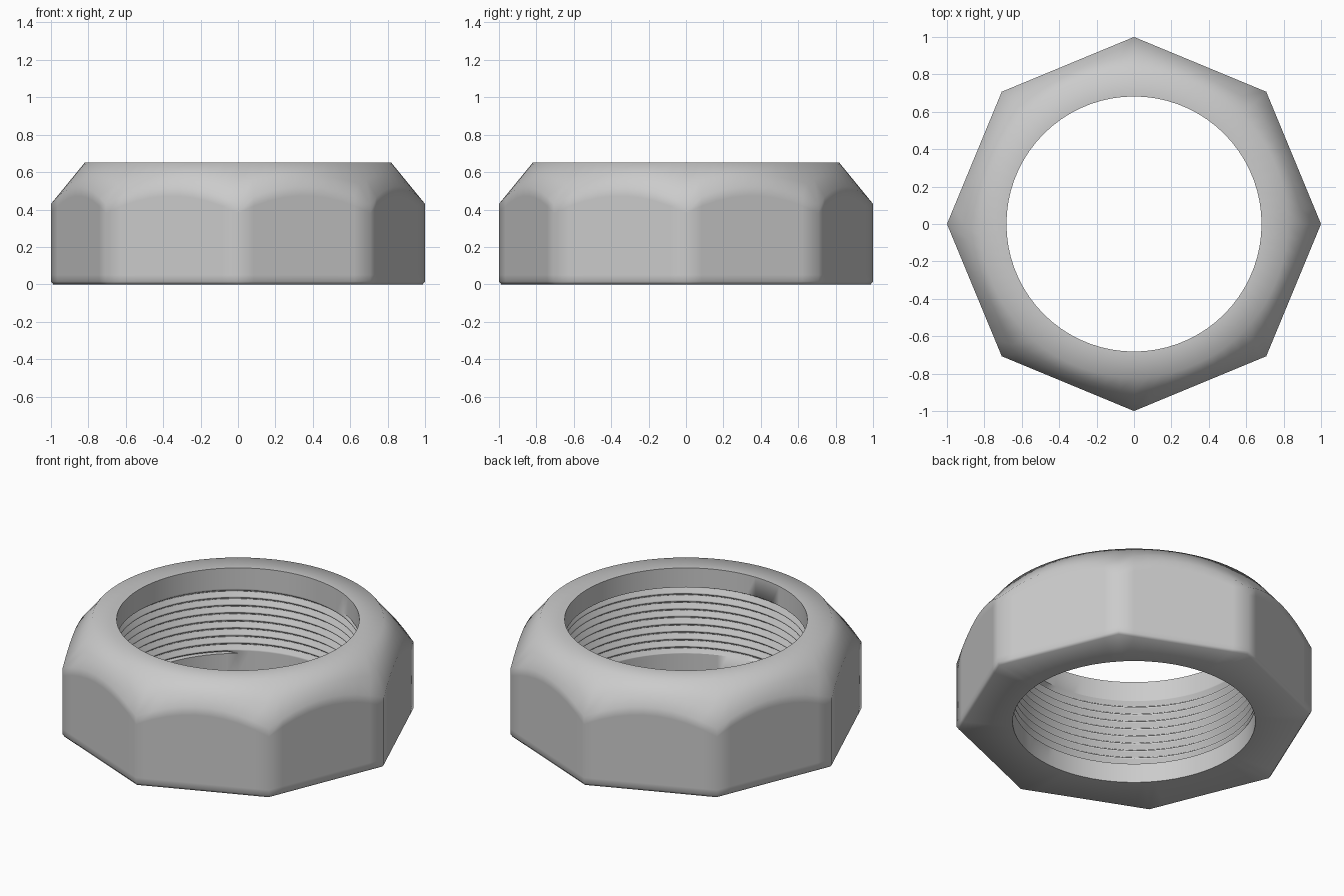
import bpy, bmesh, math

if "Cube" in bpy.data.objects:
    bpy.data.objects.remove(bpy.data.objects["Cube"])

N = 72                      # columns around (9 per octagon side)
H, BORE, TOP_R = 0.65, 0.682, 0.82
Z0, Z1, PITCH, ROOT = 0.12, 0.53, 0.047, 0.708


def oct_r(a):
    """Radius of the octagon (corners on the axes) at angle a."""
    local = (a % (math.pi / 4)) - math.pi / 8
    return math.cos(math.pi / 8) / math.cos(local)


def cone_z(r):
    """Height of the conical top chamfer at radius r."""
    return H - (r - TOP_R) * 0.22 / 0.18


def skin(bm, columns):
    """Quad grid through neighbouring columns of points."""
    cols = [[bm.verts.new(p) for p in c] for c in columns]
    for a, b in zip(cols, cols[1:]):
        for i in range(len(a) - 1):
            bm.faces.new((a[i], b[i], b[i + 1], a[i + 1]))


def polar(a, r, z):
    return (r * math.cos(a), r * math.sin(a), z)


bm = bmesh.new()
body, thread = [], []
for j in range(N + 1):
    a = 2 * math.pi * j / N
    R = oct_r(a)
    zc = cone_z(R)
    # body section: bore band, underside, flats, chamfer, top ring, bore band
    sec = [(BORE, Z0), (BORE, 0), (R - 0.012, 0), (R, 0.015), (R, 0.05),
           (R, zc - 0.05), (R, zc), ((R + TOP_R) / 2, cone_z((R + TOP_R) / 2)),
           (TOP_R, H), (BORE, H), (BORE, Z1)]
    body.append([polar(a, r, z) for r, z in sec])
    # helical thread cut outward into the bore, fading into the plain bands
    col = []
    for t in range(-1, 11):
        for f, r in ((0, BORE), (0.2, BORE), (0.55, ROOT), (0.65, ROOT)):
            z = Z0 + PITCH * (t + f + j / N)
            if z <= Z0 or z >= Z1:
                z, r = min(max(z, Z0), Z1), BORE
            col.append(polar(a, r, z))
    thread.append(col)
skin(bm, body)
skin(bm, thread)
bmesh.ops.remove_doubles(bm, verts=bm.verts, dist=0.0002)
bmesh.ops.recalc_face_normals(bm, faces=bm.faces)

mesh = bpy.data.meshes.new("octagonal_nut")
bm.to_mesh(mesh)
bm.free()
nut = bpy.data.objects.new("octagonal_nut", mesh)
bpy.context.collection.objects.link(nut)

steel = bpy.data.materials.new("steel grey")
steel.diffuse_color = (0.6, 0.6, 0.6, 1)
steel.use_nodes = True
steel.node_tree.nodes["Principled BSDF"].inputs["Base Color"].default_value = steel.diffuse_color
mesh.materials.append(steel)

bpy.context.view_layer.objects.active = nut
nut.select_set(True)
bpy.ops.object.shade_smooth_by_angle(angle=math.radians(60))
